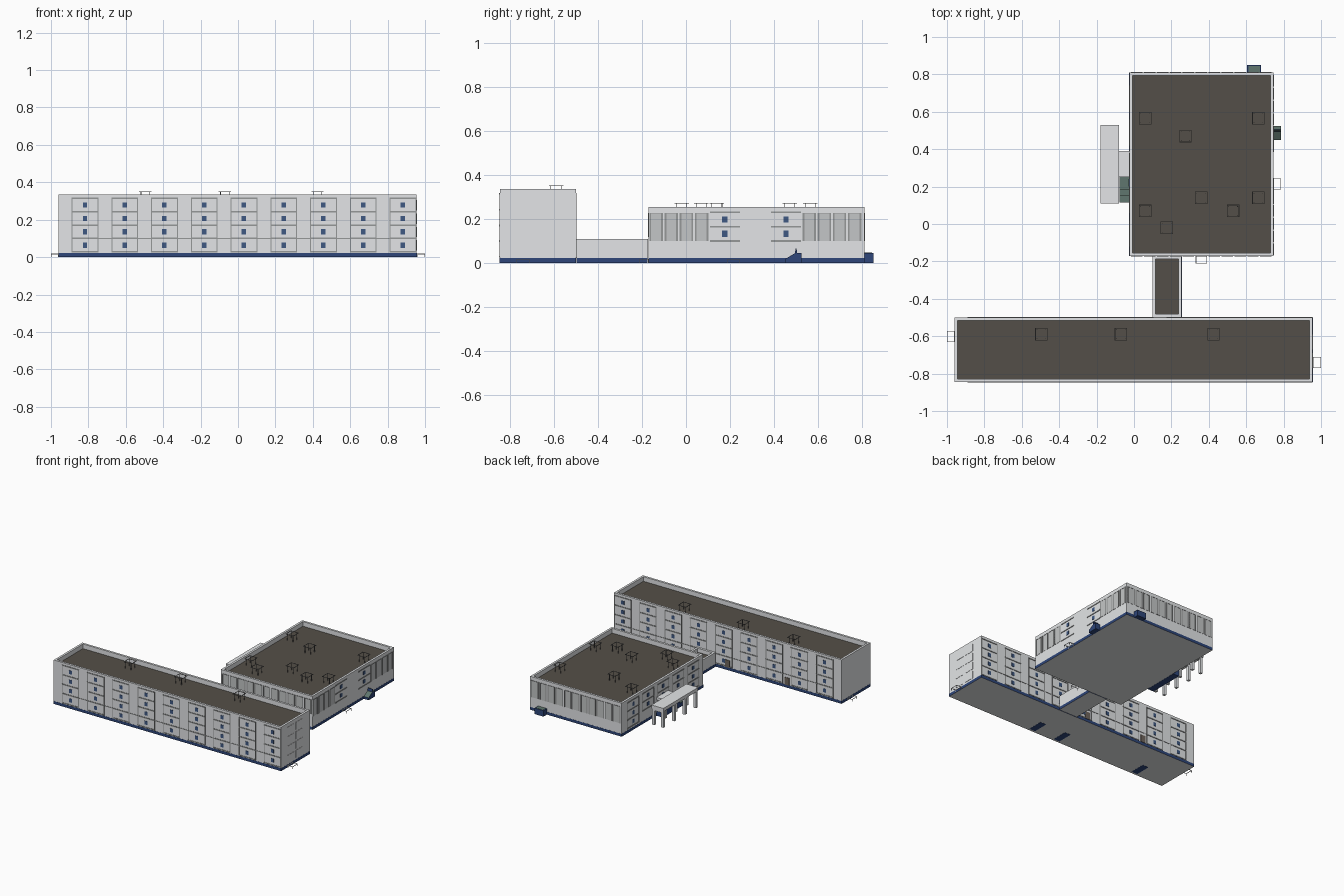
import bpy, bmesh, math
from mathutils import Vector, Matrix

if "Cube" in bpy.data.objects:
    bpy.data.objects.remove(bpy.data.objects["Cube"])


def mat(name, r, g, b):
    m = bpy.data.materials.new(name)
    lin = [((c / 255 + 0.055) / 1.055) ** 2.4 for c in (r, g, b)]
    m.diffuse_color = (*lin, 1)
    m.use_nodes = True
    m.node_tree.nodes["Principled BSDF"].inputs["Base Color"].default_value = m.diffuse_color
    return m


WALL = mat("light grey wall", 229, 231, 233)
PANEL = mat("panel grey", 196, 198, 199)
TRIM = mat("trim grey", 150, 152, 152)
ROOF = mat("dark brown roof", 84, 79, 72)
NAVY = mat("navy base", 46, 70, 122)
BLUE = mat("window blue", 62, 88, 130)
GREEN = mat("grey green", 96, 118, 110)
RAIL = mat("rail grey", 110, 110, 110)
TAUPE = mat("taupe door", 112, 102, 92)


def add_box(bm, x0, x1, y0, y1, z0, z1):
    m = Matrix.Translation(((x0 + x1) / 2, (y0 + y1) / 2, (z0 + z1) / 2))
    m = m @ Matrix.Diagonal((abs(x1 - x0), abs(y1 - y0), abs(z1 - z0), 1))
    return bmesh.ops.create_cube(bm, size=1, matrix=m)


def finish(name, bm, *mats):
    me = bpy.data.meshes.new(name)
    bm.to_mesh(me)
    bm.free()
    for m in mats:
        me.materials.append(m)
    ob = bpy.data.objects.new(name, me)
    bpy.context.collection.objects.link(ob)
    return ob


def boxes(name, material, items):
    bm = bmesh.new()
    for it in items:
        add_box(bm, *it)
    return finish(name, bm, material)


# Building masses: walls with sunk roof behind a parapet, and a navy plinth
def block(name, x0, x1, y0, y1, h, sink=0.035, gy=0.001):
    bm = bmesh.new()
    add_box(bm, x0, x1, y0, y1, 0.02, h)
    bm.normal_update()
    top = [f for f in bm.faces if f.normal.z > 0.9]
    bmesh.ops.inset_region(bm, faces=top, thickness=0.023)
    ext = bmesh.ops.extrude_face_region(bm, geom=top)["geom"]
    bmesh.ops.delete(bm, geom=top, context='FACES')
    new = [f for f in ext if isinstance(f, bmesh.types.BMFace)]
    for v in new[0].verts:
        v.co.z -= sink
    new[0].material_index = 1
    bmesh.ops.recalc_face_normals(bm, faces=bm.faces)
    finish(name + "_walls", bm, WALL, ROOF)
    bm = bmesh.new()
    add_box(bm, x0 - 0.001, x1 + 0.001, y0 - gy, y1 + gy, 0.001, 0.022)
    bm.normal_update()
    for f in bm.faces:
        f.material_index = 1 if f.normal.z < -0.9 else 0
    finish(name + "_plinth", bm, NAVY, WALL)


block("front_wing", -0.96, 0.955, -0.845, -0.50, 0.335)
block("rear_wing", -0.025, 0.745, -0.17, 0.81, 0.255)
block("link_corridor", 0.10, 0.255, -0.498, -0.172, 0.11, 0.03, -0.002)


# Facade details collected per material; a wall is (axis, plane, outward sign)
parts = {"trim": [], "panel": [], "window": [], "wall": [], "door": []}


def plate(kind, wall, u0, u1, z0, z1, d):
    axis, p, s = wall
    a, b = sorted((p - s * 0.002, p + s * d))
    parts[kind].append((u0, u1, a, b, z0, z1) if axis == 'y' else (a, b, u0, u1, z0, z1))


def bay(wall, u0, u1, zs, posts=True):
    """Stack of window cells with sills and optional side posts."""
    if posts:
        for u in (u0, u1 - 0.006):
            plate("trim", wall, u, u + 0.006, zs[0], zs[-1], 0.002)
    for z in zs:
        plate("trim", wall, u0, u1, z - 0.004, z + 0.004, 0.003)
    c = (u0 + u1) / 2
    for za, zb in zip(zs, zs[1:]):
        zc = (za + zb) / 2
        plate("window", wall, c - 0.012, c + 0.012, zc - 0.014, zc + 0.014, 0.002)


def tall_panels(wall, u0, u1, n, z0=0.10, z1=0.228):
    """Row of tall narrow panels with dark side reveals."""
    step = (u1 - u0) / n
    for i in range(n):
        a = u0 + i * step + 0.004
        b = u0 + (i + 1) * step - 0.004
        plate("panel", wall, a, b, z0, z1, 0.0015)
        plate("trim", wall, a, a + 0.008, z0, z1, 0.003)
        plate("trim", wall, b - 0.008, b, z0, z1, 0.003)
        plate("trim", wall, a, b, z1 - 0.004, z1, 0.003)


front, court = ('y', -0.845, -1), ('y', -0.50, 1)
floors = [0.028, 0.100, 0.170, 0.242, 0.314]
for i in range(9):
    u = -0.89 + i * 0.2125
    bay(front, u, u + 0.144, floors)
    bay(court, u, u + 0.144, floors)
    if i < 8:
        for w in (front, court):
            plate("trim", w, u + 0.144, u + 0.2125, 0.098, 0.103, 0.002)

# East end wall with faint panels
end = ('x', 0.955, 1)
for za, zb in zip(floors, floors[1:]):
    for u in (-0.77, -0.67):
        plate("wall", end, u, u + 0.08, za + 0.008, zb - 0.008, 0.002)

# Rear wing facades
east, west = ('x', 0.745, 1), ('x', -0.025, -1)
south, north = ('y', -0.17, -1), ('y', 0.81, 1)
levels = [0.10, 0.165, 0.230]
tall_panels(east, -0.17, 0.105, 4)
tall_panels(east, 0.525, 0.80, 4)
bay(east, 0.108, 0.245, levels, False)
bay(east, 0.385, 0.522, levels, False)
tall_panels(north, -0.02, 0.74, 11)
tall_panels(south, -0.02, 0.74, 11, 0.118)
for i in range(5):
    u = -0.12 + i * 0.18
    bay(west, u, u + 0.14, [0.035] + levels if i in (0, 4) else levels)

# Courtyard doors
for x in (0.0, -0.5):
    plate("door", court, x - 0.02, x + 0.02, 0.022, 0.078, 0.004)

for kind, m in (("trim", TRIM), ("panel", PANEL), ("window", BLUE), ("wall", WALL), ("door", TAUPE)):
    boxes("facade_" + kind, m, parts[kind])


# Open frames of thin bars: roof hatches and ground-level rails
def frame(x0, x1, y0, y1, z0, z1, t=0.003):
    out = [(x0, x1, y, y + t, z1 - t, z1) for y in (y0, y1 - t)]
    out += [(x, x + t, y0, y1, z1 - t, z1) for x in (x0, x1 - t)]
    i = 0.008 if z0 > 0.1 else 0
    out += [(x, x + t, y, y + t, z0, z1) for x in (x0 + i, x1 - t - i)
            for y in (y0 + i, y1 - t - i)]
    return out


bars = []
hatches = [(x, -0.59, 0.335) for x in (-0.495, -0.07, 0.425)]
hatches += [(x, y, 0.255) for x, y in ((0.06, 0.565), (0.665, 0.565), (0.275, 0.47), (0.36, 0.14),
            (0.665, 0.14), (0.06, 0.07), (0.53, 0.07), (0.175, -0.02))]
for x, y, h in hatches:
    bars += frame(x - 0.033, x + 0.033, y - 0.033, y + 0.033, h - 0.036, h + 0.017)
boxes("roof_hatch_frames", RAIL, bars)
boxes("ground_rails", WALL,
      frame(-1.0, -0.96, -0.63, -0.572, 0, 0.018) + frame(0.958, 1.0, -0.77, -0.71, 0, 0.018)
      + frame(0.745, 0.785, 0.185, 0.243, 0, 0.018) + frame(0.33, 0.39, -0.212, -0.17, 0, 0.018))

# Entrance canopy on columns at the left side
canopy = [(-0.18, -0.08, 0.11, 0.53, 0.125, 0.15), (-0.085, -0.022, 0.25, 0.39, 0.12, 0.14)]
boxes("canopy_roof", WALL, canopy)
cols, beams = [], []
for y in (0.115, 0.245, 0.375, 0.505):
    cols += [(x, x + 0.02, y, y + 0.02, 0, 0.126) for x in (-0.178, -0.102)]
    beams.append((-0.176, -0.084, y + 0.001, y + 0.019, 0.11, 0.127))
boxes("canopy_columns", WALL, cols + beams)

# Entrance steps under the canopy
steps = [(-0.078, -0.026, 0.115 + i * 0.035, 0.15 + i * 0.035, 0, 0.015 * (i + 1)) for i in range(3)]
steps.append((-0.078, -0.026, 0.22, 0.39, 0, 0.05))
boxes("entrance_steps", NAVY, steps)
boxes("entrance_treads", GREEN, [(a, b, c, d, f, f + 0.002) for a, b, c, d, e, f in steps])

# Back porch
boxes("back_porch", NAVY, [(0.605, 0.68, 0.81, 0.85, 0, 0.045)])
boxes("back_porch_top", GREEN, [(0.612, 0.673, 0.81, 0.845, 0.045, 0.047)])

# Sloped side porch
bm = bmesh.new()
prof = [(0.45, 0), (0.525, 0), (0.525, 0.045), (0.504, 0.045), (0.502, 0.066), (0.497, 0.066),
        (0.495, 0.045), (0.45, 0.018)]
f = bm.faces.new([bm.verts.new((0.745, y, z)) for y, z in prof])
ext = bmesh.ops.extrude_face_region(bm, geom=[f])["geom"]
bmesh.ops.translate(bm, verts=[v for v in ext if isinstance(v, bmesh.types.BMVert)], vec=(0.04, 0, 0))
bmesh.ops.recalc_face_normals(bm, faces=bm.faces)
for f in bm.faces:
    f.material_index = 1 if f.normal.z > 0.5 else 0
finish("side_porch", bm, NAVY, GREEN)

# Navy pads set in the underside of the front wing
boxes("underside_pads", NAVY, [(x - 0.025, x + 0.025, -0.83, -0.71, 0, 0.004) for x in (0.22, 0.0, -0.70)])
